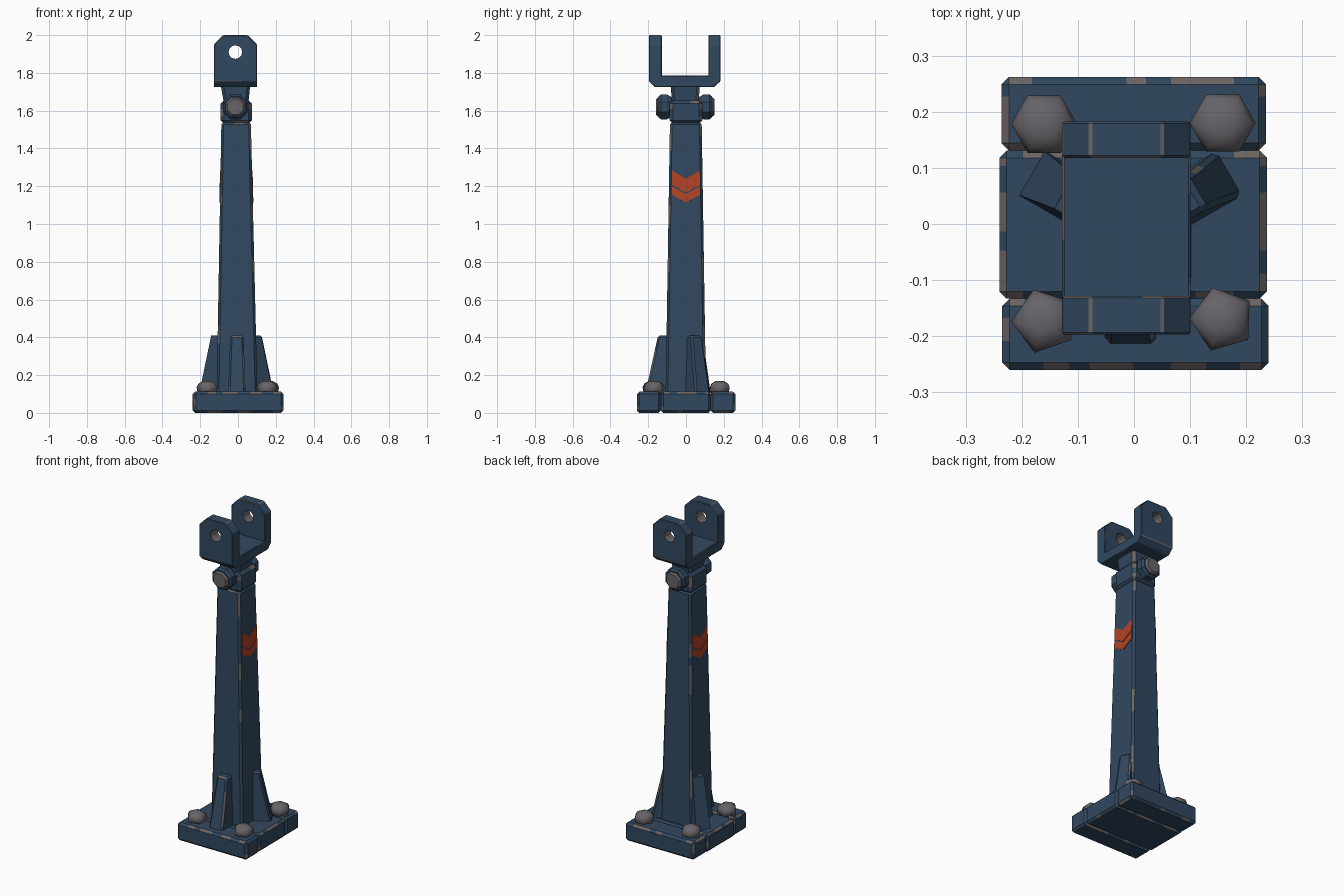
import bpy, bmesh, math, random
from mathutils import Matrix, Vector

if "Cube" in bpy.data.objects:
    bpy.data.objects.remove(bpy.data.objects["Cube"])

random.seed(4)


def material(name, rgb):
    m = bpy.data.materials.new(name)
    m.diffuse_color = (*rgb, 1)
    m.use_nodes = True
    m.node_tree.nodes["Principled BSDF"].inputs["Base Color"].default_value = m.diffuse_color
    return m


BLUE = material("navy_paint", (0.031, 0.066, 0.118))
WEAR = material("worn_edge", (0.15, 0.133, 0.128))
STEEL = material("bolt_steel", (0.135, 0.127, 0.14))
ORANGE = material("orange_marking", (0.45, 0.055, 0.018))


def finish(name, bm, mats, smooth=False):
    bmesh.ops.recalc_face_normals(bm, faces=bm.faces)
    for f in bm.faces:
        f.smooth = smooth
    me = bpy.data.meshes.new(name)
    bm.to_mesh(me)
    bm.free()
    for m in mats:
        me.materials.append(m)
    ob = bpy.data.objects.new(name, me)
    bpy.context.collection.objects.link(ob)
    return ob


def worn_bevel(bm, width, wear, step):
    """Chamfer the sharp outer edges in short stretches, some of them bare metal."""
    bmesh.ops.recalc_face_normals(bm, faces=bm.faces)
    for axis in range(3):
        vals = [v.co[axis] for v in bm.verts]
        pos, hi = min(vals), max(vals)
        while True:
            pos += step * random.uniform(0.6, 1.4)
            if pos > hi - step * 0.5:
                break
            co, no = Vector(), Vector()
            co[axis], no[axis] = pos, 1
            bmesh.ops.bisect_plane(bm, geom=bm.verts[:] + bm.edges[:] + bm.faces[:],
                                   plane_co=co, plane_no=no)
    sharp = [e for e in bm.edges if e.is_manifold and e.is_convex
             and e.calc_face_angle() > 0.4]
    bmesh.ops.bevel(bm, geom=sharp, offset=width, segments=1, profile=0.5,
                    affect='EDGES', material=1, clamp_overlap=True)
    for f in bm.faces:
        if f.material_index == 1 and random.random() > wear:
            f.material_index = 0


def block(name, low, high, z0, z1, bevel, wear, step, matrix=None):
    """Tapered box; low and high are (x0, x1, y0, y1)."""
    bm = bmesh.new()
    rings = []
    for (x0, x1, y0, y1), z in ((low, z0), (high, z1)):
        rings.append([bm.verts.new((x, y, z)) for x, y in
                      ((x0, y0), (x1, y0), (x1, y1), (x0, y1))])
    bm.faces.new(rings[0])
    bm.faces.new(rings[1])
    for i in range(4):
        j = (i + 1) % 4
        bm.faces.new((rings[0][i], rings[0][j], rings[1][j], rings[1][i]))
    worn_bevel(bm, bevel, wear, step)
    if matrix:
        bm.transform(matrix)
    return finish(name, bm, [BLUE, WEAR])


def lathe(name, profile, sides, mat, matrix, turn=0.0, smooth=False):
    bm = bmesh.new()
    rings = [[bm.verts.new((r * math.cos(turn + k * math.tau / sides),
                            r * math.sin(turn + k * math.tau / sides), z))
              for k in range(sides)] for r, z in profile]
    bm.faces.new(rings[0])
    bm.faces.new(rings[-1])
    for a, b in zip(rings, rings[1:]):
        for k in range(sides):
            j = (k + 1) % sides
            bm.faces.new((a[k], a[j], b[j], b[k]))
    bm.transform(matrix)
    return finish(name, bm, [mat], smooth)


# Base plate in three slabs
for label, x0, x1, y0, y1 in (("front", -0.235, 0.24, -0.26, -0.133),
                              ("middle", -0.24, 0.237, -0.133, 0.131),
                              ("back", -0.236, 0.235, 0.131, 0.262)):
    r = (x0, x1, y0, y1)
    block("base_" + label, r, r, 0.0, 0.112, 0.013, 0.4, 0.05)

# Tapered post
block("post", (-0.113, 0.103, -0.108, 0.106), (-0.088, 0.068, -0.085, 0.083),
      0.10, 1.54, 0.012, 0.22, 0.07)

# Three gussets around the foot of the post
for i, ang in enumerate((-90, 30, 150)):
    m = Matrix.Translation((-0.006, -0.011, 0)) @ Matrix.Rotation(math.radians(ang), 4, 'Z')
    block("gusset_%d" % i, (0.04, 0.205, -0.046, 0.046), (0.04, 0.137, -0.035, 0.035),
          0.10, 0.41, 0.01, 0.15, 0.06, m)

# Anchor bolts, domed heads
for i, (x, y, n, t) in enumerate(((-0.16, 0.178, 6, 0.0), (0.158, 0.18, 6, 0.0),
                                  (-0.16, -0.173, 5, 1.9), (0.157, -0.17, 5, 1.85))):
    lathe("anchor_bolt_%d" % i, [(0.053, 0.10), (0.059, 0.135), (0.05, 0.155), (0.026, 0.168)],
          n, STEEL, Matrix.Translation((x, y, 0)), t, True)

# Collar and neck
c = (-0.092, 0.073, -0.087, 0.087)
block("collar", c, c, 1.53, 1.655, 0.018, 0.2, 0.06)
block("neck", (-0.075, 0.055, -0.076, 0.066), (-0.092, 0.065, -0.08, 0.074),
      1.64, 1.74, 0.015, 0.1, 0.06)

# Pivot washers and bolt heads on both sides of the collar
for side, label, shift in ((-1, "front", 0.0), (1, "back", -0.008)):
    m = Matrix.Translation((-0.014, side * shift, 1.62)) @ Matrix.Rotation(side * -math.pi / 2, 4, 'X')
    lathe("pivot_washer_" + label, [(0.055, 0.075), (0.071, 0.10), (0.071, 0.132), (0.06, 0.146)],
          8, BLUE, m, math.pi / 8)
    lathe("pivot_bolt_" + label, [(0.054, 0.13), (0.054, 0.15), (0.044, 0.16)],
          8, STEEL, m, math.pi / 8)

# Fork: U profile extruded along x, upper corners clipped
bm = bmesh.new()
outline = [(-0.165, 1.724), (0.148, 1.724), (0.183, 1.757), (0.183, 2.0), (0.118, 2.0),
           (0.118, 1.785), (-0.128, 1.785), (-0.128, 2.0), (-0.197, 2.0), (-0.197, 1.757)]
face = bm.faces.new([bm.verts.new((-0.128, y, z)) for y, z in outline])
out = bmesh.ops.extrude_face_region(bm, geom=[face])
bmesh.ops.translate(bm, vec=(0.229, 0, 0),
                    verts=[g for g in out["geom"] if isinstance(g, bmesh.types.BMVert)])
bmesh.ops.recalc_face_normals(bm, faces=bm.faces)
tips = [e for e in bm.edges if all(v.co.z > 1.99 for v in e.verts)
        and abs(e.verts[0].co.x - e.verts[1].co.x) < 1e-4]
bmesh.ops.bevel(bm, geom=tips, offset=0.05, segments=1, profile=0.5, affect='EDGES')
worn_bevel(bm, 0.009, 0.35, 0.08)
fork = finish("fork", bm, [BLUE, WEAR])

# Pin hole through both fork arms
hole = lathe("pin_hole_cutter", [(0.036, -0.3), (0.036, 0.3)], 12, BLUE,
             Matrix.Translation((-0.014, 0, 1.91)) @ Matrix.Rotation(math.pi / 2, 4, 'X'))
hole.data.materials.append(WEAR)
for p in hole.data.polygons:
    p.material_index = 1
hole.hide_render = True
mod = fork.modifiers.new("pin_hole", 'BOOLEAN')
mod.operation = 'DIFFERENCE'
mod.object = hole
bpy.context.view_layer.update()
cut = bpy.data.meshes.new_from_object(fork.evaluated_get(bpy.context.evaluated_depsgraph_get()))
fork.modifiers.clear()
fork.data = cut
bpy.data.objects.remove(hole)

# Downward chevrons on the left and right faces of the post
for side, label in ((-1, "left"), (1, "right")):
    for n, (top, height) in enumerate(((1.283, 0.075), (1.2, 0.045))):
        bm = bmesh.new()
        pts = [(-0.074, top), (0, top - 0.042), (0.074, top),
               (0.074, top - height), (0, top - height - 0.042), (-0.074, top - height)]
        vs = []
        for y, z in pts:
            t = (z - 0.10) / 1.44
            x = (0.103 - 0.035 * t + 0.003) if side > 0 else (-0.113 + 0.025 * t - 0.003)
            vs.append(bm.verts.new((x, y, z)))
        for q in ((0, 1, 4, 5), (1, 2, 3, 4)):
            bm.faces.new([vs[k] for k in q])
        bmesh.ops.recalc_face_normals(bm, faces=bm.faces)
        bmesh.ops.solidify(bm, geom=bm.faces[:], thickness=0.004)
        finish("chevron_%s_%d" % (label, n), bm, [ORANGE])
